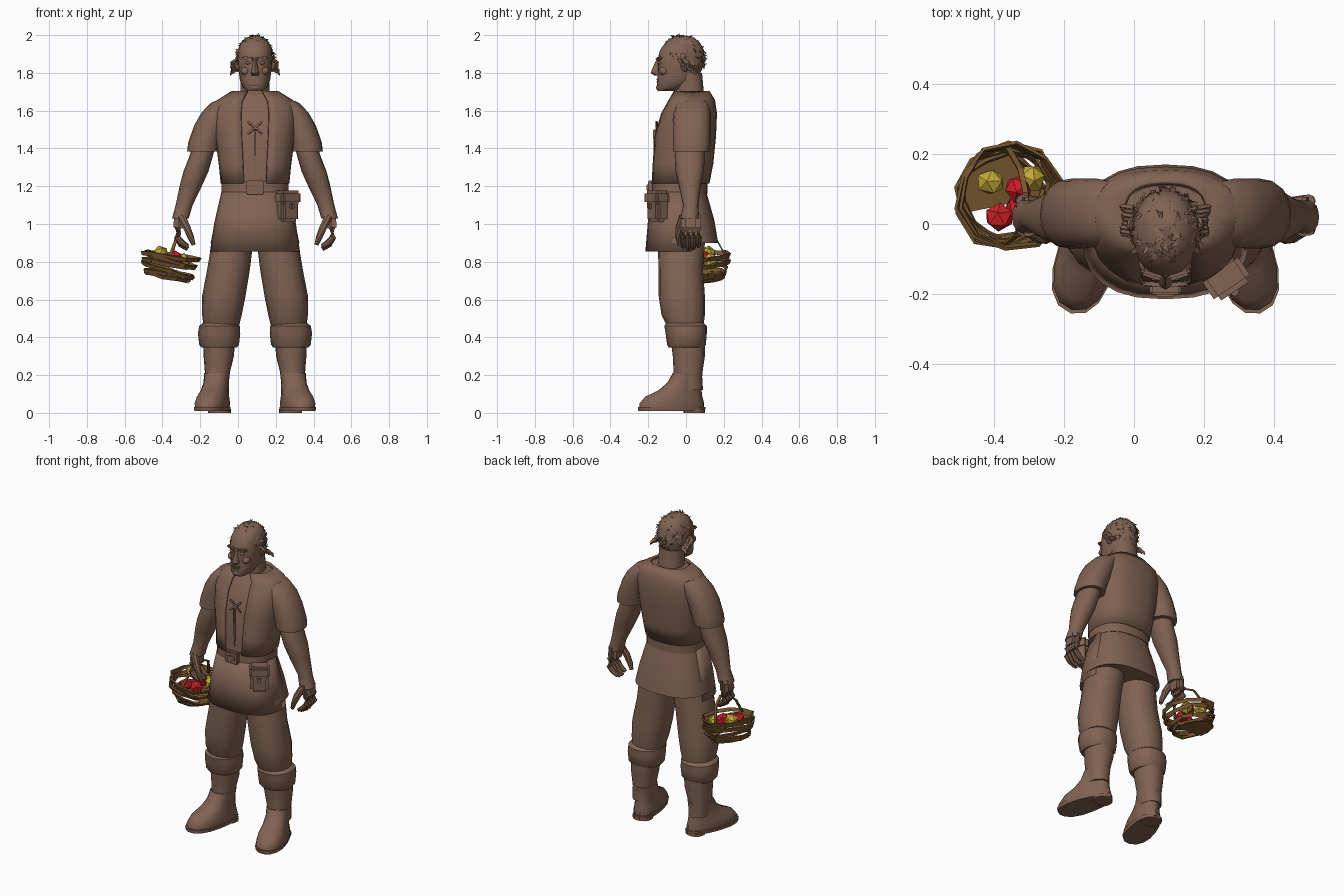
import bpy, bmesh, math, random
from mathutils import Matrix, Vector

random.seed(4)
cube = bpy.data.objects.get("Cube")
if cube:
    bpy.data.objects.remove(cube, do_unlink=True)

CX = 0.09  # body centre line
SIDES = (("left", 1), ("right", -1))
made = []


def material(name, rgb):
    m = bpy.data.materials.new(name)
    m.use_nodes = True
    m.diffuse_color = (*rgb, 1)
    m.node_tree.nodes["Principled BSDF"].inputs["Base Color"].default_value = (*rgb, 1)
    return m


BROWN = material("earthy brown", (0.22, 0.125, 0.085))
WICKER = material("wicker brown", (0.19, 0.095, 0.03))
RED = material("apple red", (0.6, 0.015, 0.02))
YELLOW = material("apple yellow", (0.55, 0.40, 0.04))


def finish(name, bm, mat=BROWN, smooth=True, matrix=None):
    bmesh.ops.recalc_face_normals(bm, faces=bm.faces)
    if matrix:
        bm.transform(matrix)
    mesh = bpy.data.meshes.new(name)
    bm.to_mesh(mesh)
    bm.free()
    mesh.materials.append(mat)
    ob = bpy.data.objects.new(name, mesh)
    bpy.context.collection.objects.link(ob)
    if smooth:
        made.append(ob)
    return ob


def loft(name, rings, n=16, power=0.9, taper=0, caps=True, keep=None, matrix=None, thick=0):
    """Stack of level rounded rings: height, centre x, half width, front y, back y."""
    bm = bmesh.new()
    rows = []
    for z, cx, rx, front, back in rings:
        row = []
        for i in range(n):
            a = math.tau * i / n
            s, c = math.sin(a), math.cos(a)
            s = math.copysign(abs(s) ** power, s)
            c = math.copysign(abs(c) ** power, c)
            y = (front + back) / 2 - c * (back - front) / 2
            row.append(bm.verts.new((cx + s * rx * (1 + taper * c), y, z)))
        rows.append(row)
    for low, high in zip(rows, rows[1:]):
        for i in range(n):
            j = (i + 1) % n
            bm.faces.new((low[i], low[j], high[j], high[i]))
    if caps:
        bm.faces.new(rows[0])
        bm.faces.new(rows[-1])
    if keep:
        gone = [f for f in bm.faces if not keep(f.calc_center_median())]
        bmesh.ops.delete(bm, geom=gone, context="FACES")
    ob = finish(name, bm, matrix=matrix)
    if thick:
        mod = ob.modifiers.new("thickness", "SOLIDIFY")
        mod.thickness = thick
    return ob


def place(loc, rot=(0, 0, 0)):
    turn = Matrix.Rotation(rot[2], 4, "Z") @ Matrix.Rotation(rot[1], 4, "Y") @ Matrix.Rotation(rot[0], 4, "X")
    return Matrix.Translation(loc) @ turn


def block(name, loc, size, rot=(0, 0, 0), bevel=0.2):
    bm = bmesh.new()
    bmesh.ops.create_cube(bm, size=1, matrix=Matrix.Diagonal((*size, 1)))
    bmesh.ops.bevel(bm, geom=bm.edges[:], offset=min(size) * bevel, segments=2, affect="EDGES")
    return finish(name, bm, matrix=place(loc, rot))


def blob(name, loc, size, rot=(0, 0, 0), mat=BROWN, smooth=True):
    bm = bmesh.new()
    bmesh.ops.create_icosphere(bm, subdivisions=2 if smooth else 1, radius=1, matrix=Matrix.Diagonal((*size, 1)))
    return finish(name, bm, mat, smooth, place(loc, rot))


def tube(name, points, radii, n=8):
    """Round limb that follows a few points."""
    bm = bmesh.new()
    pts = [Vector(p) for p in points]
    rows = []
    for k, (p, r) in enumerate(zip(pts, radii)):
        d = pts[min(k + 1, len(pts) - 1)] - pts[max(k - 1, 0)]
        q = d.to_track_quat("Z", "Y")
        rows.append([bm.verts.new(p + q @ Vector((r * math.cos(math.tau * i / n), r * math.sin(math.tau * i / n), 0)))
                     for i in range(n)])
    for a, b in zip(rows, rows[1:]):
        for i in range(n):
            bm.faces.new((a[i], a[i - 1], b[i - 1], b[i]))
    bm.faces.new(rows[0])
    bm.faces.new(rows[-1])
    return finish(name, bm)


# Shirt, open vest and laces
TORSO = ((1.2, .17, -.17, .11), (1.3, .18, -.165, .13), (1.45, .2, -.155, .145),
         (1.57, .21, -.12, .15), (1.64, .19, -.08, .14), (1.69, .11, -.05, .11))
loft("shirt", [(z, CX, w, f, b) for z, w, f, b in TORSO], 24, 0.8)
loft("vest", [(z + .015, CX, w + .012, f - .016, b + .014) for z, w, f, b in TORSO], 24, 0.8, caps=False,
     keep=lambda c: abs(c.x - CX) > .05 or c.y > 0, thick=.014)
for tilt in (-0.7, 0.7):
    block("shirt_lace", (CX, -.155, 1.51), (.1, .012, .012), (-.2, tilt, 0))
block("shirt_placket", (CX, -.165, 1.37), (.012, .012, .26), (.03, 0, 0))

# Belt, buckle and pouch
loft("belt", [(1.16, CX, .178, -.182, .115), (1.225, CX, .178, -.18, .115)], 24, 0.8)
block("buckle", (CX, -.187, 1.193), (.09, .03, .075))
block("buckle_tongue", (CX, -.203, 1.193), (.05, .012, .03))
turn = (0, 0, 0.6)
block("pouch", (.26, -.15, 1.09), (.11, .08, .16), turn)
block("pouch_flap", (.263, -.155, 1.14), (.125, .09, .075), turn)
block("pouch_button", (.288, -.195, 1.095), (.022, .02, .03), turn)

# Flared tunic skirt with an overlapping front panel
loft("tunic_skirt", [(.9, CX, .235, -.19, .17), (1.02, CX, .21, -.185, .15), (1.18, CX, .17, -.17, .105)],
     24, 0.8)
loft("skirt_front_panel", [(.855, CX, .238, -.215, .15), (1.0, CX, .217, -.203, .14), (1.17, CX, .178, -.182, .11)],
     24, 0.8, caps=False, keep=lambda c: c.y < .03, thick=.012)

for side, s in SIDES:
    def at(rings):
        return [(z, CX + s * d, w, f, b) for z, d, w, f, b in rings]

    # Trousers, rolled cuff and boot
    loft(side + "_trouser", at([(.44, .18, .09, -.09, .09), (.52, .175, .105, -.13, .1), (.62, .165, .115, -.145, .1),
                                (.76, .14, .113, -.145, .09), (.9, .12, .11, -.15, .1), (1.0, .1, .095, -.14, .09)]))
    loft(side + "_cuff", at([(.345, .19, .092, -.09, .09), (.36, .19, .105, -.1, .105), (.42, .19, .112, -.108, .11),
                             (.46, .188, .108, -.115, .11), (.48, .185, .085, -.1, .09)]))
    loft(side + "_boot_shaft", at([(.12, .2, .062, -.07, .09), (.2, .2, .064, -.065, .085), (.3, .192, .08, -.07, .1),
                                   (.38, .19, .085, -.08, .1)]))
    foot = place((CX + s * .2, 0, 0), (0, 0, s * .27))
    loft(side + "_foot", [(.02, 0, .078, -.255, .1), (.05, 0, .082, -.255, .1), (.085, 0, .076, -.225, .09),
                          (.12, 0, .068, -.15, .085), (.16, 0, .063, -.1, .085), (.21, 0, .066, -.07, .09)],
         taper=.15, matrix=foot)
    loft(side + "_sole", [(.01, 0, .082, -.262, .105), (.032, 0, .085, -.265, .107)], taper=.15, matrix=foot)
    loft(side + "_heel", [(0, 0, .06, -.01, .1), (.02, 0, .062, -.01, .1)], matrix=foot)

    # Short sleeve and bare arm
    loft(side + "_sleeve", at([(1.385, .275, .084, -.07, .125), (1.43, .268, .086, -.07, .13),
                               (1.52, .235, .088, -.07, .13), (1.59, .198, .085, -.065, .13),
                               (1.64, .155, .08, -.05, .12), (1.665, .13, .05, -.02, .1)]))
    loft(side + "_arm", at([(1.03, .395, .044, -.03, .07), (1.1, .375, .045, -.015, .065), (1.21, .337, .06, -.04, .08),
                            (1.28, .312, .066, -.055, .095), (1.36, .285, .062, -.06, .1), (1.45, .26, .06, -.05, .1)]))

    # Hand with curled fingers
    block(side + "_palm", (CX + s * .4, .025, 1.015), (.06, .105, .12), (0, -s * .08, 0), .4)
    for k in range(4):
        y = -.015 + k * .027
        reach = .012 * abs(k - 1.4)
        pts = [(.408, y, .98), (.412, y, .93), (.39, y, .885 + reach), (.355, y, .862 + reach)]
        tube(side + "_finger", [(CX + s * d, v, z) for d, v, z in pts], (.019, .018, .016, .011))
    pts = [(.39, -.015, 1.04), (.36, -.035, .98), (.34, -.04, .93), (.325, -.035, .89)]
    tube(side + "_thumb", [(CX + s * d, v, z) for d, v, z in pts], (.022, .021, .017, .011))

    # Paired facial features
    blob(side + "_ear", (CX + s * .097, -.005, 1.84), (.012, .026, .036), (0, s * .2, 0))
    blob(side + "_eye", (CX + s * .036, -.137, 1.853), (.017, .013, .009))
    blob(side + "_cheek", (CX + s * .05, -.115, 1.81), (.027, .03, .024))
    block(side + "_brow", (CX + s * .038, -.143, 1.876), (.066, .024, .018), (0, s * -.12, s * .3), .4)

# Neck, head and central features
loft("neck", [(1.62, CX, .09, -.07, .11), (1.69, CX, .078, -.055, .095), (1.8, CX, .078, -.06, .085)])
loft("head", [(1.705, CX, .04, -.15, -.06), (1.72, CX, .062, -.155, -.01), (1.76, CX, .08, -.152, .06),
              (1.82, CX, .088, -.15, .085), (1.87, CX, .092, -.15, .095), (1.92, CX, .09, -.138, .095),
              (1.96, CX, .076, -.11, .075), (1.985, CX, .05, -.075, .045), (1.995, CX, .02, -.04, .01)], 20)
loft("nose", [(1.785, CX, .02, -.165, -.1), (1.8, CX, .024, -.187, -.1), (1.82, CX, .017, -.18, -.1),
              (1.86, CX, .011, -.162, -.1), (1.885, CX, .016, -.15, -.1)], 10)
for name, z, w in (("upper_lip", 1.766, .056), ("lower_lip", 1.754, .046)):
    block(name, (CX, -.15, z), (w, .016, .011), bevel=.4)
blob("chin", (CX, -.138, 1.723), (.034, .022, .018))

# Tousled hair made of thin strands
bm = bmesh.new()
while len(bm.faces) < 420:
    n = Vector([random.gauss(0, 1) for _ in range(3)]).normalized()
    if n.z < -.4 or (n.y < .05 and n.z < .1) or (n.y < -.45 and n.z < .75):
        continue
    root = Vector((CX + n.x * .094, -.024 + n.y * .122, 1.872 + n.z * .124))
    flow = Vector([random.uniform(-1, 1) for _ in range(3)]) - Vector((0, 0, .5))
    flow = (flow - n * flow.dot(n)).normalized()
    wide = flow.cross(n) * .007
    mid = root + flow * .022 + n * .002
    tip = root + flow * .045 + n * random.uniform(-.008, .014)
    v = [bm.verts.new(p) for p in (root - wide, root + wide, mid + wide, mid - wide, tip)]
    bm.faces.new(v[:4])
    bm.faces.new((v[3], v[2], v[4]))
finish("hair", bm, smooth=False)
for side, s in SIDES:
    for k in range(7):
        root = Vector((CX + s * .092, .012 * k - .03, 1.87 - .008 * k))
        tip = root + Vector((s * random.uniform(.02, .04), .01, -.035))
        tube(side + "_hair_tuft", (root, (root + tip) / 2 + Vector((s * .012, 0, 0)), tip), (.012, .01, .002), 4)

# Basket of loose woven bands, tilted sideways
TILT = place((-.365, .08, .78), (.04, .22, 0))


def band(name, radius, z, width, lean=0.0, n=10):
    bm = bmesh.new()
    spin = random.random()
    rows = []
    for i in range(n):
        a = math.tau * i / n + spin
        r = radius + random.uniform(-.01, .01)
        h = z + lean * math.cos(a) + random.uniform(-.006, .006)
        rows.append([bm.verts.new((math.cos(a) * (r + e * .008), math.sin(a) * (r + e * .008), h + e * width))
                     for e in (-.5, .5)])
    for i in range(n):
        bm.faces.new((rows[i - 1][0], rows[i][0], rows[i][1], rows[i - 1][1]))
    ob = finish(name, bm, WICKER, False, TILT)
    ob.modifiers.new("thickness", "SOLIDIFY").thickness = .009


for radius, z, lean in ((.158, .05, .012), (.15, .032, -.012), (.155, .012, .01)):
    band("basket_rim_band", radius, z, .02, lean)
for radius, z, lean in ((.142, -.025, -.01), (.132, -.045, .01), (.122, -.062, 0)):
    band("basket_lower_band", radius, z, .018, lean)


def strip(name, points, width):
    bm = bmesh.new()
    rows = [[bm.verts.new(Vector(p) + Vector(width) * e) for e in (-.5, .5)] for p in points]
    for a, b in zip(rows, rows[1:]):
        bm.faces.new((a[0], a[1], b[1], b[0]))
    ob = finish(name, bm, WICKER, False)
    ob.modifiers.new("thickness", "SOLIDIFY").thickness = .008


# Base plate with an open gap, and the handle
bm = bmesh.new()
bmesh.ops.create_circle(bm, cap_ends=True, segments=12, radius=.125)
bmesh.ops.bisect_plane(bm, geom=bm.verts[:] + bm.edges[:] + bm.faces[:], plane_co=(0, -.03, 0),
                       plane_no=(.2, -1, 0), clear_outer=True)
finish("basket_base", bm, WICKER, False, TILT @ Matrix.Translation((0, 0, -.07)))
strip("basket_handle", [(-.365, -.06, .82), (-.335, -.035, .9), (-.31, .02, .95), (-.31, .09, .965),
                        (-.325, .16, .93), (-.36, .22, .82)], (.016, 0, 0))

# Fruit
for x, y, z, mat in ((-.41, .12, .845, YELLOW), (-.29, .13, .805, YELLOW), (-.385, .02, .81, RED),
                     (-.33, .1, .82, RED), (-.33, .045, .8, RED)):
    blob("apple", (x, y, z), (.043, .043, .038), (x * 9, y * 9, z), mat, False)

# Smooth shading with crisp folds
bpy.ops.object.select_all(action="DESELECT")
for ob in made:
    ob.select_set(True)
bpy.context.view_layer.objects.active = made[0]
bpy.ops.object.shade_smooth_by_angle(angle=math.radians(40))
